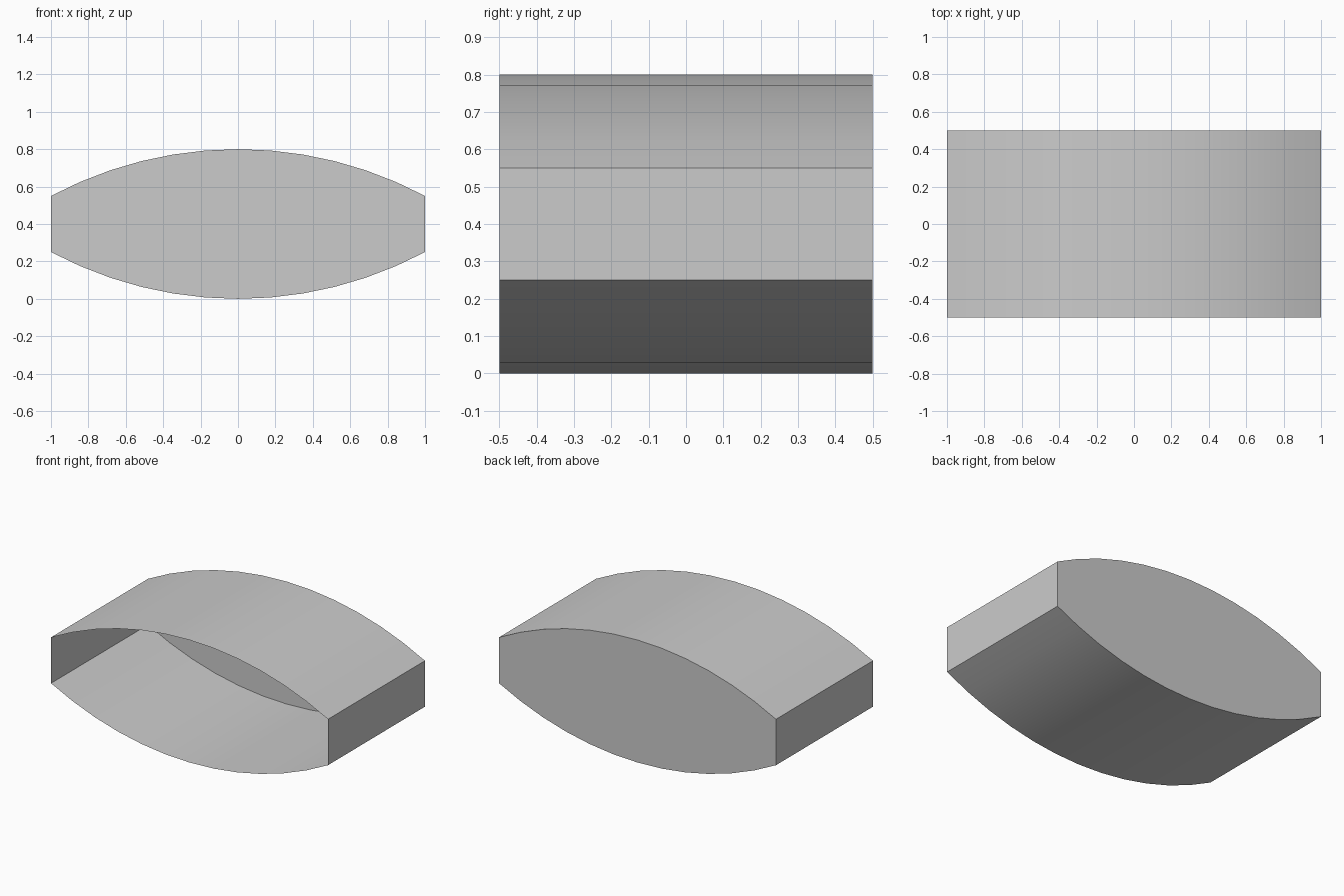
import bpy, bmesh, math

if "Cube" in bpy.data.objects:
    bpy.data.objects.remove(bpy.data.objects["Cube"])

HALF_W, HALF_D, HEIGHT, RISE, SEGS = 1.0, 0.5, 0.8, 0.25, 12
radius = (HALF_W ** 2 + RISE ** 2) / (2 * RISE)
sweep = math.asin(HALF_W / radius)


def arc():
    """Points of the bulge from right to left: x and drop from the crown."""
    for i in range(SEGS + 1):
        a = sweep * (1 - 2 * i / SEGS)
        yield radius * math.sin(a), radius * (1 - math.cos(a))


# Barrel outline: curved top, then the mirrored curved bottom
outline = [(x, HEIGHT - d) for x, d in arc()]
outline += [(-x, d) for x, d in arc()]

bm = bmesh.new()
front = [bm.verts.new((x, -HALF_D, z)) for x, z in outline]
back = [bm.verts.new((x, HALF_D, z)) for x, z in outline]

# Thin outer skin, open at the front
n = len(outline)
for i in range(n):
    j = (i + 1) % n
    bm.faces.new((front[i], front[j], back[j], back[i]))

# Flat back panel
bm.faces.new(back)
bmesh.ops.recalc_face_normals(bm, faces=bm.faces)
bm.normal_update()
# Make sure the back panel points outwards
if max(bm.faces, key=lambda f: f.calc_center_median().y).normal.y < 0:
    bmesh.ops.reverse_faces(bm, faces=bm.faces)

mesh = bpy.data.meshes.new("open_barrel_shell")
bm.to_mesh(mesh)
bm.free()
shell = bpy.data.objects.new("open_barrel_shell", mesh)
bpy.context.collection.objects.link(shell)

# Smooth curves, crisp corners
bpy.context.view_layer.objects.active = shell
shell.select_set(True)
bpy.ops.object.shade_smooth_by_angle(angle=math.radians(30))
